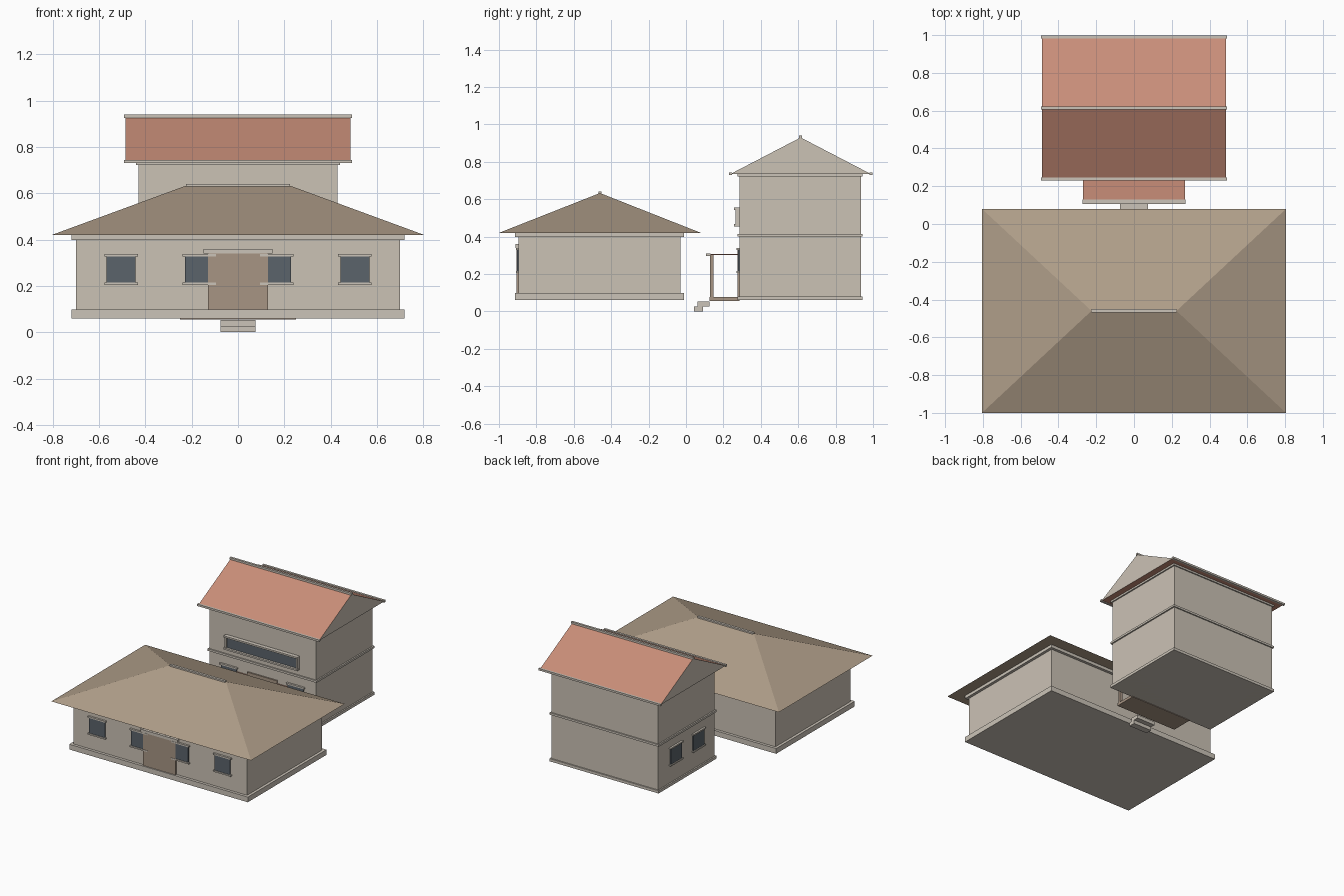
import bpy

if "Cube" in bpy.data.objects:
    bpy.data.objects.remove(bpy.data.objects["Cube"])


def material(name, r, g, b):
    m = bpy.data.materials.new(name)
    m.use_nodes = True
    m.diffuse_color = (r, g, b, 1)
    bsdf = m.node_tree.nodes["Principled BSDF"]
    bsdf.inputs["Base Color"].default_value = (r, g, b, 1)
    bsdf.inputs["Roughness"].default_value = 0.9
    return m


plaster = material("plaster", 0.60, 0.54, 0.46)
trim = material("pale trim", 0.60, 0.55, 0.48)
tan_tile = material("tan roof", 0.43, 0.34, 0.25)
red_tile = material("red roof", 0.58, 0.27, 0.19)
wood = material("brown wood", 0.39, 0.30, 0.23)
glass = material("dark glass", 0.105, 0.125, 0.145)


def mesh_object(name, verts, faces, *mats):
    me = bpy.data.meshes.new(name)
    me.from_pydata(verts, [], faces)
    for m in mats:
        me.materials.append(m)
    ob = bpy.data.objects.new(name, me)
    bpy.context.collection.objects.link(ob)
    return ob


def box(name, xs, ys, zs, mat):
    verts = [(x, y, z) for x in xs for y in ys for z in zs]
    faces = [(0, 1, 3, 2), (4, 6, 7, 5), (0, 4, 5, 1),
             (2, 3, 7, 6), (0, 2, 6, 4), (1, 5, 7, 3)]
    return mesh_object(name, verts, faces, mat)


def wide_box(name, half, ys, zs, mat):
    return box(name, (-half, half), ys, zs, mat)


def pitched_roof(name, half, ridge_half, ys, zs, *mats):
    """Roof on a rectangle; a ridge as long as the eaves makes gables."""
    (y0, y1), (z0, z1) = ys, zs
    mid = (y0 + y1) / 2
    verts = [(-half, y0, z0), (half, y0, z0), (half, y1, z0), (-half, y1, z0),
             (-ridge_half, mid, z1), (ridge_half, mid, z1)]
    faces = [(3, 2, 1, 0), (0, 1, 5, 4), (2, 3, 4, 5), (1, 2, 5), (3, 0, 4)]
    ob = mesh_object(name, verts, faces, *mats)
    if len(mats) > 1:
        for p in ob.data.polygons:
            if len(p.vertices) == 3:
                p.material_index = 1
    return ob


def front_window(name, x, wall_y):
    """Glass with a sill and lintel on a wall facing the front."""
    box(name + "_glass", (x - .063, x + .063), (wall_y - .008, wall_y + .01), (.21, .335), glass)
    for part, z in (("sill", .205), ("lintel", .328)):
        box(name + "_" + part, (x - .072, x + .072), (wall_y - .014, wall_y + .01), (z, z + .01), trim)


# Front house: walls, plinth, cornice and hipped roof
wide_box("front_house_walls", .70, (-.895, -.03), (.065, .42), plaster)
wide_box("front_house_plinth", .72, (-.915, -.01), (.06, .098), trim)
wide_box("front_house_cornice", .72, (-.915, -.01), (.398, .421), trim)
pitched_roof("front_house_roof", .805, .225, (-1, .08), (.42, .633), tan_tile)
wide_box("front_house_ridge", .225, (-.469, -.451), (.626, .64), trim)

# Front house: openings
for side, s in (("right", -1), ("left", 1)):
    front_window("outer_window_" + side, s * .505, -.895)
    front_window("inner_window_" + side, s * .167, -.895)
wide_box("front_house_door", .13, (-.907, -.88), (.098, .34), wood)
wide_box("front_house_door_lintel", .15, (-.911, -.88), (.34, .36), trim)

# Rear house: walls, bands and gabled roof
wide_box("rear_house_walls", .43, (.285, .935), (.06, .735), plaster)
for name, z, h in (("plinth", .06, .02), ("floor_band", .4, .015), ("cornice", .722, .014)):
    wide_box("rear_house_" + name, .44, (.276, .944), (z, z + h), trim)
pitched_roof("rear_house_roof", .487, .487, (.238, .988), (.735, .93), red_tile, plaster)
for name, y, z in (("front_eave", .238, .736), ("rear_eave", .99, .736), ("ridge", .613, .932)):
    wide_box("rear_house_" + name, .492, (y - .008, y + .008), (z - .006, z + .008), trim)

# Rear house: ground floor openings
wide_box("rear_house_door", .12, (.275, .3), (.08, .33), wood)
for side, s in (("right", -1), ("left", 1)):
    front_window("rear_window_" + side, s * .27, .285)
for i, y in enumerate((.475, .735)):
    box(f"side_window_{i}_glass", (-.438, -.42), (y - .063, y + .063), (.21, .335), glass)
    for part, z in (("sill", .205), ("lintel", .328)):
        box(f"side_window_{i}_{part}", (-.444, -.42), (y - .072, y + .072), (z, z + .01), trim)

# Rear house: long upper window in a projecting frame
wide_box("upper_window_glass", .285, (.272, .29), (.462, .548), glass)
for part, z in (("sill", .455), ("lintel", .543)):
    wide_box("upper_window_" + part, .297, (.256, .288), (z, z + .012), trim)
for side, s in (("right", -1), ("left", 1)):
    box("upper_window_jamb_" + side, (s * .288 - .007, s * .288 + .007),
        (.264, .288), (.46, .55), trim)

# Porch: floor, posts, flat roof and steps
wide_box("porch_floor", .25, (.125, .285), (.056, .076), wood)
for side, s in (("right", -1), ("left", 1)):
    box("porch_post_" + side, (s * .235 - .01, s * .235 + .01), (.129, .146), (.076, .302), wood)
wide_box("porch_roof", .27, (.116, .285), (.302, .307), red_tile)
wide_box("porch_roof_edge", .272, (.106, .13), (.297, .309), trim)
wide_box("lower_step", .075, (.043, .09), (0, .026), trim)
wide_box("upper_step", .075, (.062, .126), (.026, .052), trim)
